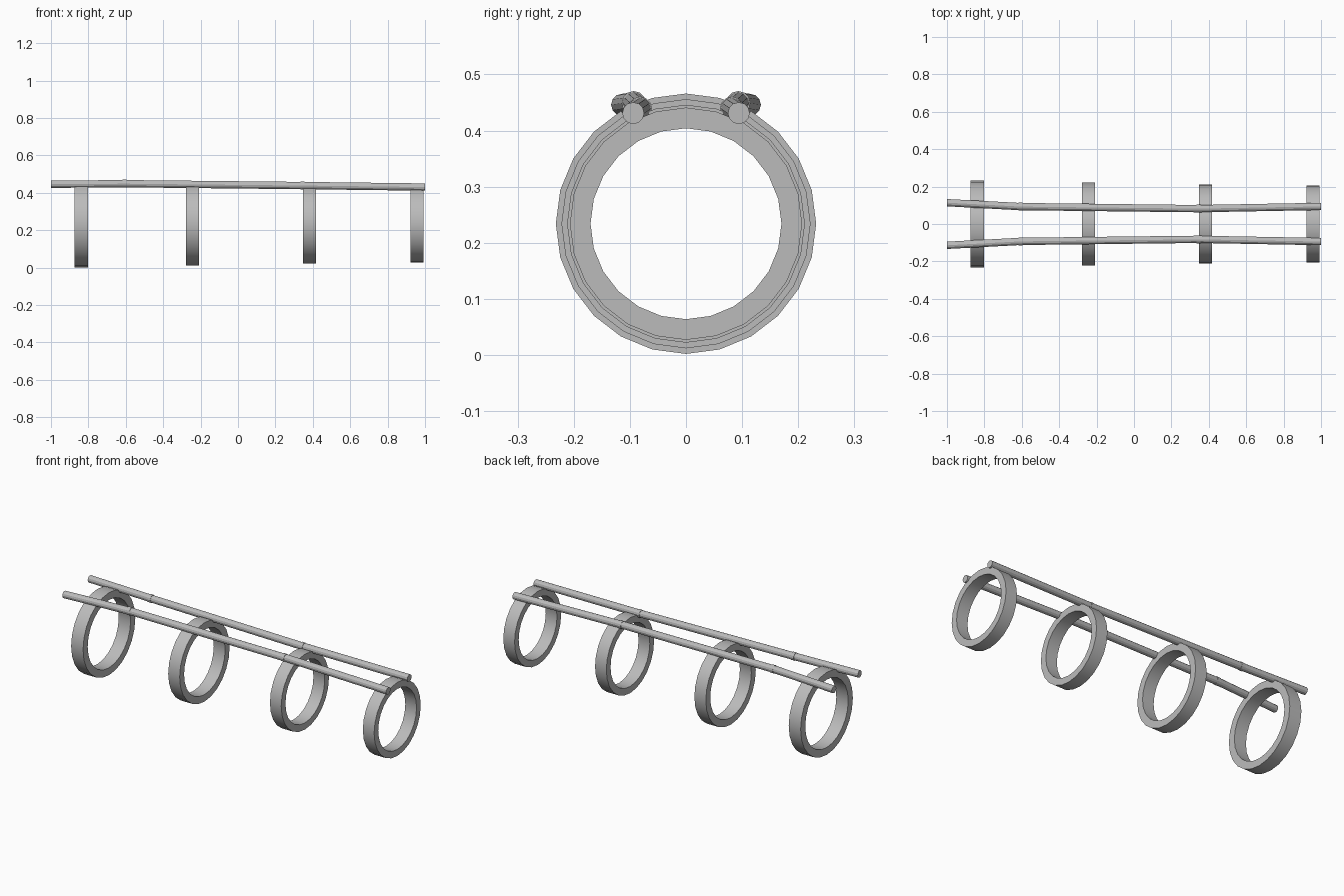
import bpy, bmesh, math
from mathutils import Vector

cube = bpy.data.objects.get("Cube")
if cube:
    bpy.data.objects.remove(cube, do_unlink=True)

steel = bpy.data.materials.new("grey_steel")
steel.use_nodes = True
grey = (0.5, 0.5, 0.5, 1)
steel.diffuse_color = grey
steel.node_tree.nodes["Principled BSDF"].inputs["Base Color"].default_value = grey


def finish(name, bm, smooth=False):
    bmesh.ops.recalc_face_normals(bm, faces=bm.faces)
    mesh = bpy.data.meshes.new(name)
    bm.to_mesh(mesh)
    bm.free()
    mesh.materials.append(steel)
    obj = bpy.data.objects.new(name, mesh)
    bpy.context.collection.objects.link(obj)
    if smooth:
        bpy.ops.object.select_all(action="DESELECT")
        obj.select_set(True)
        bpy.context.view_layer.objects.active = obj
        bpy.ops.object.shade_smooth_by_angle(angle=math.radians(25))


def ring(name, x, radius, width, z=0.234, sides=24):
    """Rectangular section spun around the x axis."""
    bm = bmesh.new()
    inner = radius * 0.822
    section = [(-width / 2, inner), (width / 2, inner),
               (width / 2, radius), (-width / 2, radius)]
    verts = [bm.verts.new((x + dx, 0, z + r)) for dx, r in section]
    edges = [bm.edges.new((verts[i], verts[(i + 1) % 4])) for i in range(4)]
    bmesh.ops.spin(bm, geom=verts + edges, cent=(x, 0, z), axis=(1, 0, 0),
                   angle=math.tau, steps=sides, use_merge=True)
    bmesh.ops.remove_doubles(bm, verts=bm.verts, dist=0.0001)
    finish(name, bm, smooth=True)


def rod(name, start, end, radius, sides=12):
    """Capped cylinder from one point to another."""
    a, b = Vector(start), Vector(end)
    bm = bmesh.new()
    bmesh.ops.create_cone(bm, cap_ends=True, segments=sides, radius1=radius,
                          radius2=radius, depth=(b - a).length)
    matrix = (b - a).to_track_quat("Z", "Y").to_matrix().to_4x4()
    matrix.translation = (a + b) / 2
    bmesh.ops.transform(bm, matrix=matrix, verts=bm.verts)
    finish(name, bm)


# Four hoops, shrinking toward one end
hoops = [(-0.838, 0.232, 0.074), (-0.243, 0.222, 0.071),
         (0.382, 0.212, 0.07), (0.956, 0.207, 0.07)]
for i, (x, radius, width) in enumerate(hoops):
    ring(f"hoop_{i + 1}", x, radius, width)

# Two rails of three straight lengths each, with a collar at each bend
path = [(-1, 0.114, 0.446), (-0.607, 0.093, 0.449),
        (0.345, 0.082, 0.439), (1, 0.094, 0.431)]
for side, label in ((1, "back"), (-1, "front")):
    points = [(x, y * side, z) for x, y, z in path]
    for i in range(3):
        rod(f"{label}_rail_{i + 1}", points[i], points[i + 1], 0.0195)
    for i in (1, 2):
        x, y, z = points[i]
        rod(f"{label}_collar_{i}", (x - 0.011, y, z), (x + 0.011, y, z), 0.0215)
